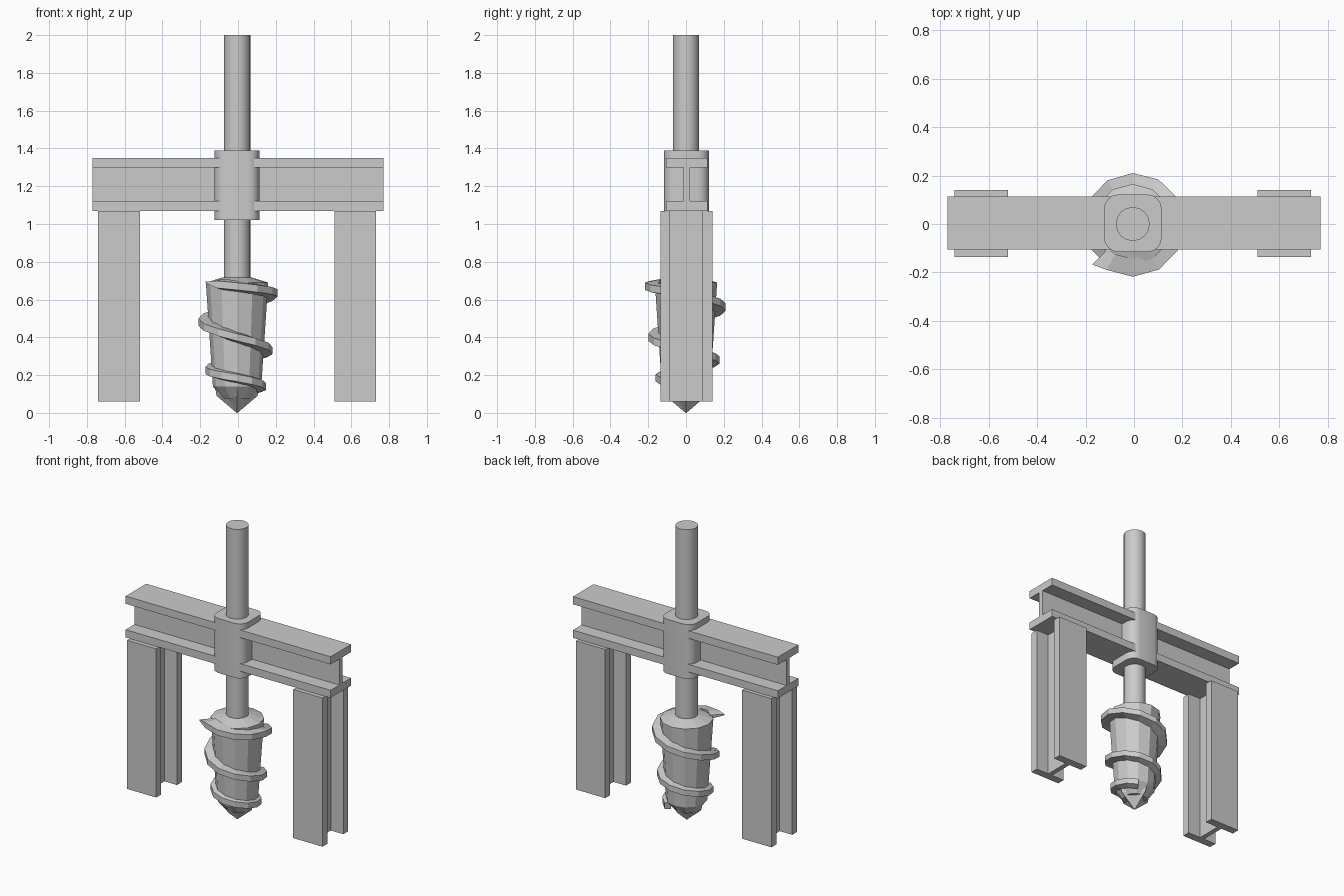
import bpy, bmesh, math
from mathutils import Vector

if "Cube" in bpy.data.objects:
    bpy.data.objects.remove(bpy.data.objects["Cube"])

CX = -0.005  # drill axis


def make(name, verts, faces):
    me = bpy.data.meshes.new(name)
    me.from_pydata(verts, [], faces)
    bm = bmesh.new()
    bm.from_mesh(me)
    bmesh.ops.recalc_face_normals(bm, faces=bm.faces)
    bm.to_mesh(me)
    bm.free()
    ob = bpy.data.objects.new(name, me)
    bpy.context.collection.objects.link(ob)
    return ob


def loft(name, rings):
    """Skin closed rings of equal length and cap both ends."""
    n = len(rings[0])
    verts = [p for r in rings for p in r]
    faces = [(k * n + i, k * n + (i + 1) % n, (k + 1) * n + (i + 1) % n, (k + 1) * n + i)
             for k in range(len(rings) - 1) for i in range(n)]
    faces += [tuple(range(n)), tuple(range((len(rings) - 1) * n, len(rings) * n))]
    return make(name, verts, faces)


def ring(r, z, n, r2=None):
    """Polygon ring; r2 gives a recessed radius between every third corner."""
    out = []
    for i in range(n):
        a = 2 * math.pi * i / n
        rr = r if r2 is None or i % 3 == 0 else r2
        out.append(Vector((CX + rr * math.cos(a), rr * math.sin(a), z)))
    return out


def i_profile(w, h, flange, web):
    """I section: flanges of width w, stacked over total height h."""
    a, b, t = w / 2, h / 2, web / 2
    c = b - flange
    half = [(a, -b), (a, -c), (t, -c), (t, c), (a, c), (a, b)]
    return half + [(-x, y) for x, y in reversed(half)]


# cross beam
prof = i_profile(0.22, 0.28, 0.052, 0.032)
loft("cross_beam", [[Vector((x, 0.004 + u, 1.21 + v)) for u, v in prof] for x in (-0.77, 0.77)])

# legs
prof = i_profile(0.22, 0.275, 0.052, 0.032)
for name, x in (("left_leg", -0.63), ("right_leg", 0.62)):
    loft(name, [[Vector((x + u, 0.002 + v, z)) for u, v in prof] for z in (0.06, 1.07)])

# rounded square collar
corner = []
R, H = 0.06, 0.119
for q in range(4):
    for s in range(5):
        a = math.pi / 2 * (q + s / 4)
        sx = 1 if q in (0, 3) else -1
        sy = 1 if q in (0, 1) else -1
        corner.append((CX + sx * (H - R) + R * math.cos(a), 0.003 + sy * (H - R) + R * math.sin(a)))
loft("collar", [[Vector((x, y, z)) for x, y in corner] for z in (1.02, 1.39)])

# drive shaft
shaft = loft("shaft", [ring(0.07, z, 16) for z in (0.66, 2.0)])

# tapered drill body with shoulder
loft("drill_body", [ring(r, z, 12) for r, z in
                    ((0.075, 0.075), (0.128, 0.14), (0.165, 0.69), (0.08, 0.716))])

# fluted drill point
loft("drill_point", [ring(0.002, 0.0, 12), ring(0.108, 0.09, 12, 0.068), ring(0.118, 0.142, 12, 0.105)])

# helical flight: (turn angle in degrees, height) keys, interpolated every 30 degrees
keys = [(-135, 0.685), (-90, 0.67), (0, 0.635), (90, 0.56), (180, 0.48), (270, 0.40),
        (360, 0.33), (450, 0.28), (540, 0.225), (630, 0.185), (720, 0.14), (780, 0.12)]


def height(d):
    for (a0, z0), (a1, z1) in zip(keys, keys[1:]):
        if d <= a1:
            return z0 + (z1 - z0) * (d - a0) / (a1 - a0)
    return keys[-1][1]


flight = []
for d in [-135] + list(range(-120, 781, 30)):
    z = height(d)
    body = 0.128 + 0.037 * (z - 0.14) / 0.55
    outer = body + (0.072 if d == -135 else 0.02 + 0.034 * min(1, (z - 0.1) / 0.3))
    a = math.radians(d)
    sec = [(body - 0.02, 0.03), (outer, 0.019), (outer, -0.019), (body - 0.02, -0.03)]
    if d == -135:  # pointed end of the flight
        sec = [(body - 0.02, 0.012), (outer, 0.01), (outer, 0.004), (body - 0.02, -0.012)]
    flight.append([Vector((CX + r * math.cos(a), r * math.sin(a), z + dz)) for r, dz in sec])
loft("helical_flight", flight)

# smooth only the round shaft and collar
bpy.ops.object.select_all(action='DESELECT')
for n in ("shaft", "collar"):
    bpy.data.objects[n].select_set(True)
bpy.context.view_layer.objects.active = shaft
bpy.ops.object.shade_smooth_by_angle(angle=math.radians(30))
